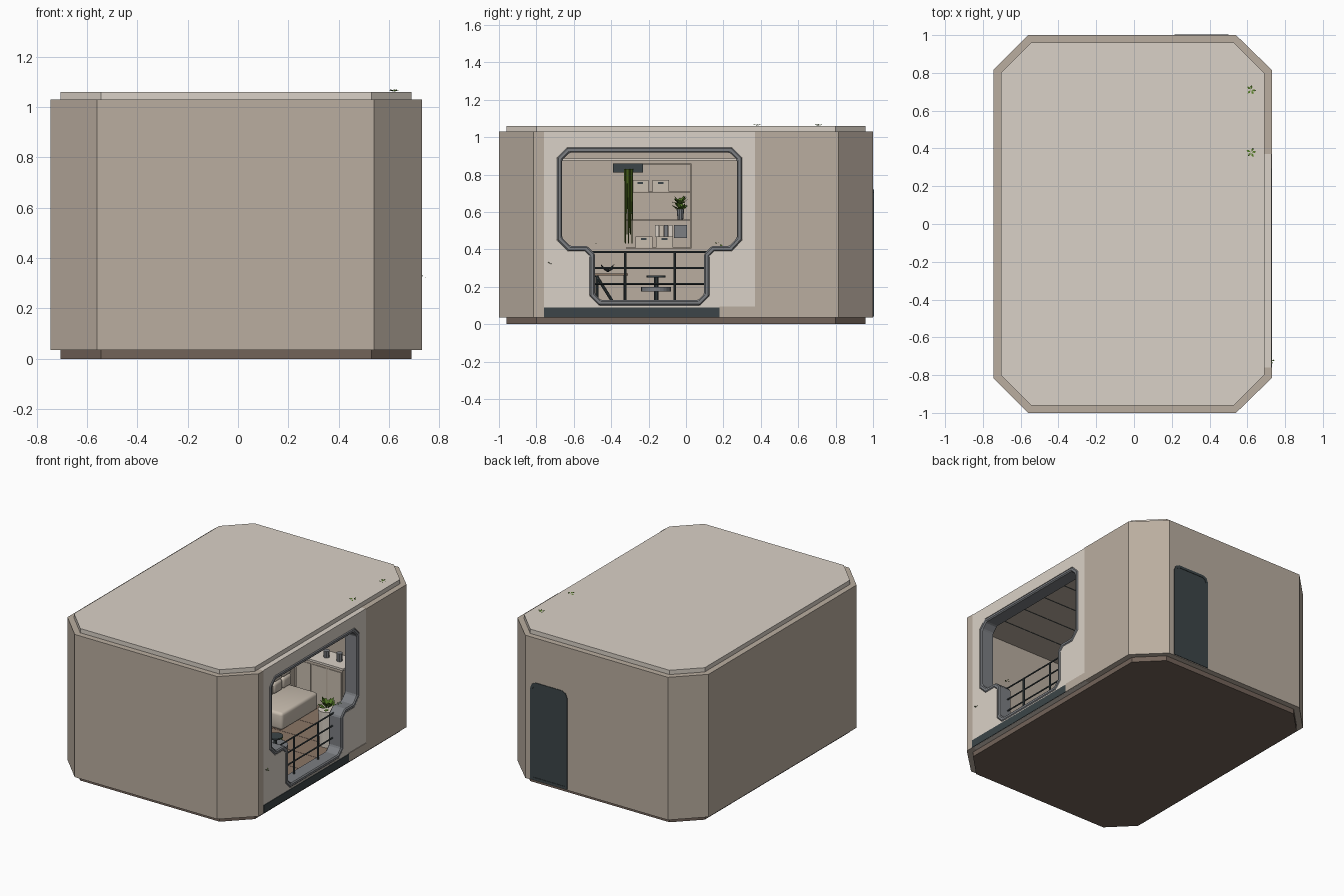
import bpy, bmesh, math, random
from mathutils import Vector

random.seed(4)
if "Cube" in bpy.data.objects:
    bpy.data.objects.remove(bpy.data.objects["Cube"])


def material(name, r, g, b):
    m = bpy.data.materials.new(name)
    m.use_nodes = True
    m.diffuse_color = (r, g, b, 1)
    m.node_tree.nodes["Principled BSDF"].inputs["Base Color"].default_value = (r, g, b, 1)
    return m


TAN = material("tan wall", 0.49, 0.42, 0.35)
PALE = material("pale panel", 0.70, 0.64, 0.57)
BROWN = material("dark brown base", 0.17, 0.125, 0.10)
GREY = material("frame grey", 0.20, 0.21, 0.225)
SLATE = material("dark slate", 0.045, 0.06, 0.065)
WOOD = material("wood floor", 0.26, 0.18, 0.13)
CREAM = material("cream fabric", 0.58, 0.51, 0.43)
LEAF = material("leaf green", 0.09, 0.20, 0.02)
VINE = material("vine green", 0.055, 0.10, 0.01)


def finish(name, bm, mat, bevel=0, smooth=False):
    bmesh.ops.recalc_face_normals(bm, faces=bm.faces)
    mesh = bpy.data.meshes.new(name)
    bm.to_mesh(mesh)
    bm.free()
    ob = bpy.data.objects.new(name, mesh)
    bpy.context.collection.objects.link(ob)
    mesh.materials.append(mat)
    if bevel:
        mod = ob.modifiers.new("bevel", "BEVEL")
        mod.width, mod.segments = bevel, 3 if smooth else 1
    if smooth:
        mesh.shade_smooth()
    return ob


def prism(name, pts, axis, lo, hi, mat, bevel=0):
    """Extrude a 2D outline along an axis."""
    place = {"x": lambda a, b, h: (h, a, b), "y": lambda a, b, h: (a, h, b),
             "z": lambda a, b, h: (a, b, h)}[axis]
    bm = bmesh.new()
    low = [bm.verts.new(place(a, b, lo)) for a, b in pts]
    high = [bm.verts.new(place(a, b, hi)) for a, b in pts]
    bm.faces.new(low)
    bm.faces.new(high)
    for i in range(len(pts)):
        j = (i + 1) % len(pts)
        bm.faces.new((low[i], low[j], high[j], high[i]))
    return finish(name, bm, mat, bevel)


def box(name, x, y, z, mat, bevel=0, smooth=False):
    bm = bmesh.new()
    bmesh.ops.create_cube(bm, size=1)
    for v in bm.verts:
        v.co = [lo + (c + 0.5) * (hi - lo) for c, (lo, hi) in zip(v.co, (x, y, z))]
    return finish(name, bm, mat, bevel, smooth)


def rod(name, a, b, r, mat, r2=None, sides=10):
    a, b = Vector(a), Vector(b)
    bm = bmesh.new()
    bmesh.ops.create_cone(bm, cap_ends=True, segments=sides, radius1=r,
                          radius2=r if r2 is None else r2, depth=(b - a).length)
    turn = (b - a).to_track_quat("Z", "Y")
    for v in bm.verts:
        v.co = (a + b) / 2 + turn @ v.co
    return finish(name, bm, mat)


def cut(ob, cutter):
    mod = ob.modifiers.new("cut", "BOOLEAN")
    mod.object, mod.operation, mod.solver = cutter, "DIFFERENCE", "EXACT"
    bpy.context.view_layer.update()
    graph = bpy.context.evaluated_depsgraph_get()
    mesh = bpy.data.meshes.new_from_object(ob.evaluated_get(graph))
    ob.modifiers.clear()
    ob.data = mesh
    bpy.data.objects.remove(cutter)


def inset(pts, w):
    """Move a clockwise outline inward with mitred corners."""
    out = []
    for i, p in enumerate(pts):
        p, a, b = Vector(p), Vector(pts[i - 1]), Vector(pts[(i + 1) % len(pts)])
        d1, d2 = (p - a).normalized(), (b - p).normalized()
        n1, n2 = Vector((d1.y, -d1.x)), Vector((d2.y, -d2.x))
        out.append(tuple(p + w * (n1 + n2) / (1 + n1.dot(n2))))
    return out


def foliage(name, centre, count, size, lift=0.5, mat=LEAF):
    """A clump of diamond leaves fanning out from one point."""
    bm = bmesh.new()
    c = Vector(centre)
    for i in range(count):
        a = math.tau * i / count + random.uniform(-0.3, 0.3)
        d = Vector((math.cos(a), math.sin(a), random.uniform(0.2, 2) * lift)).normalized() * size
        side = Vector((-math.sin(a), math.cos(a), 0)) * size * 0.22
        bm.faces.new([bm.verts.new(c + p) for p in (d * 0.1, d * 0.6 + side, d, d * 0.6 - side)])
    return finish(name, bm, mat)


# Shell: octagonal base, wall block and roof slab
OUTER = [(-0.745, -0.815), (-0.56, -1), (0.54, -1), (0.73, -0.815),
         (0.73, 0.815), (0.54, 1), (-0.56, 1), (-0.745, 0.815)]
INNER = [(-0.705, -0.80), (-0.545, -0.96), (0.53, -0.96), (0.69, -0.80),
         (0.69, 0.80), (0.53, 0.96), (-0.545, 0.96), (-0.705, 0.80)]
prism("base", INNER, "z", 0, 0.04, BROWN)
shell = prism("wall_shell", OUTER, "z", 0.035, 1.03, TAN)
prism("roof", INNER, "z", 1.025, 1.06, PALE)

# Stepped window outline, wide above and narrow below
WINDOW = [(-0.69, 0.89), (-0.635, 0.945), (0.245, 0.945), (0.30, 0.89), (0.30, 0.45),
          (0.245, 0.39), (0.15, 0.39), (0.125, 0.365), (0.125, 0.15), (0.075, 0.10),
          (-0.465, 0.10), (-0.515, 0.15), (-0.515, 0.365), (-0.54, 0.39),
          (-0.63, 0.39), (-0.69, 0.45)]
cut(shell, box("room_cutter", (-0.12, 0.64), (-0.8, 0.8), (0.09, 0.96), TAN))
cut(shell, box("notch_cutter", (0.69, 0.8), (-0.76, 0.37), (0.02, 1.1), TAN))
cut(shell, prism("window_cutter", WINDOW, "x", 0.6, 0.8, TAN))

panel = box("window_panel", (0.69, 0.727), (-0.76, 0.37), (0.035, 1.03), PALE)
cut(panel, prism("window_cutter", WINDOW, "x", 0.6, 0.8, PALE))
frame = prism("window_frame", WINDOW, "x", 0.63, 0.731, GREY)
cut(frame, prism("frame_cutter", inset(WINDOW, 0.028), "x", 0.6, 0.8, GREY))
mod = frame.modifiers.new("bevel", "BEVEL")
mod.width, mod.segments = 0.007, 1

# Trim strips under the window
box("sill_strip_front", (0.725, 0.731), (-0.76, -0.57), (0.036, 0.09), SLATE)
box("sill_strip_middle", (0.725, 0.731), (-0.569, 0.18), (0.036, 0.09), SLATE)
box("sill_strip_back", (0.725, 0.731), (0.18, 0.37), (0.036, 0.095), TAN)

# Back door with a thin raised border
DOOR = [(0.215, 0.04), (0.215, 0.675), (0.227, 0.705), (0.255, 0.72),
        (0.46, 0.72), (0.488, 0.705), (0.50, 0.675), (0.50, 0.04)]
prism("door", DOOR, "y", 0.995, 1.001, SLATE)
border = prism("door_border", DOOR, "y", 0.998, 1.004, SLATE)
cut(border, prism("door_cutter", inset(DOOR, 0.018), "y", 0.9, 1.1, SLATE))

# Room: floor, planks, ceiling light and ceiling trim
box("floor", (-0.12, 0.64), (-0.8, 0.8), (0.088, 0.1), WOOD)
for i in range(1, 8):
    y = -0.8 + 0.2 * i
    box("floor_seam", (-0.12, 0.64), (y, y + 0.004), (0.1, 0.101), BROWN)
    box("ceiling_seam", (-0.12, 0.64), (y, y + 0.004), (0.958, 0.96), SLATE)
box("ceiling_light", (0.2, 0.32), (-0.2, 0.0), (0.953, 0.96), GREY)
box("ceiling_trim", (-0.12, -0.11), (-0.8, 0.8), (0.875, 0.885), PALE)

# Railing inside the window
for z in (0.385, 0.30, 0.215):
    rod("rail", (0.66, -0.5, z), (0.66, 0.11, z), 0.005, SLATE)
for y in (-0.325, -0.06):
    rod("rail_post", (0.66, y, 0.12), (0.66, y, 0.385), 0.007, SLATE)

# Shelving with boxes, books and a screen
for z in (0.41, 0.56, 0.71, 0.86):
    box("shelf", (-0.12, -0.03), (-0.32, 0.03), (z - 0.006, z), TAN)
box("shelf_side", (-0.12, -0.03), (0.025, 0.03), (0.41, 0.86), TAN)
for y, z in ((-0.29, 0.71), (-0.18, 0.71), (-0.27, 0.41), (-0.16, 0.41)):
    box("storage_box", (-0.1, -0.03), (y, y + 0.09), (z, z + 0.06), CREAM)
    box("box_handle", (-0.03, -0.027), (y + 0.03, y + 0.06), (z + 0.04, z + 0.05), SLATE)
for i in range(4):
    box("book", (-0.1, -0.05), (-0.165 + i * 0.024, -0.145 + i * 0.024), (0.47, 0.53),
        (PALE, CREAM, GREY)[i % 3])
box("screen", (-0.1, -0.06), (-0.065, 0.005), (0.46, 0.53), GREY)
rod("shelf_pot", (-0.07, -0.03, 0.56), (-0.07, -0.03, 0.615), 0.015, GREY, 0.02)
for z in (0.61, 0.64):
    foliage("shelf_plant", (-0.07, -0.03, z), 14, 0.055, 0.9)

# Hanging planter with trailing vines
box("planter", (-0.12, -0.02), (-0.39, -0.23), (0.81, 0.86), SLATE)
for i in range(5):
    y = -0.325 + i * 0.009
    rod("vine", (-0.015, y, 0.83), (-0.015, y, 0.43 + 0.05 * (i % 2)), 0.007, VINE, 0.003, 5)

# Sofa with a tufted back
box("sofa_seat", (-0.1, 0.2), (0.2, 0.6), (0.1, 0.22), CREAM, 0.02, True)
for i in range(4):
    for z in (0.22, 0.30):
        box("sofa_back_cushion", (-0.11, 0.0), (0.2 + i * 0.1, 0.3 + i * 0.1),
            (z, z + 0.08), CREAM, 0.02, True)

# Kitchen cabinet and jars
box("cabinet", (0.0, 0.36), (0.64, 0.8), (0.1, 0.40), TAN)
box("counter", (-0.01, 0.37), (0.63, 0.8), (0.40, 0.415), PALE)
for i in range(3):
    box("cabinet_door", (0.01 + i * 0.117, 0.115 + i * 0.117), (0.636, 0.64), (0.12, 0.38), CREAM)
    rod("jar", (0.08 + i * 0.1, 0.72, 0.415), (0.08 + i * 0.1, 0.72, 0.45 + 0.01 * i), 0.02, GREY)

# Pedestal table and stool ring
rod("table_foot", (0.4, -0.16, 0.1), (0.4, -0.16, 0.115), 0.05, SLATE, sides=20)
rod("table_stem", (0.4, -0.16, 0.1), (0.4, -0.16, 0.25), 0.012, SLATE)
rod("table_seat", (0.4, -0.16, 0.175), (0.4, -0.16, 0.2), 0.08, GREY, sides=24)
rod("table_top", (0.4, -0.16, 0.25), (0.4, -0.16, 0.26), 0.05, SLATE, sides=24)

# Folding stand with a potted succulent
box("stand_top", (0.35, 0.5), (-0.49, -0.31), (0.26, 0.272), WOOD)
for x in (0.36, 0.49):
    rod("stand_brace", (x, -0.48, 0.26), (x, -0.38, 0.1), 0.008, SLATE)
    rod("stand_leg", (x, -0.325, 0.26), (x, -0.325, 0.1), 0.008, SLATE)
    rod("stand_leg", (x, -0.475, 0.26), (x, -0.475, 0.1), 0.008, SLATE)
foliage("succulent", (0.42, -0.42, 0.275), 9, 0.06, 0.9, SLATE)

# Floor plant beside the window
rod("floor_pot", (0.55, 0.2, 0.1), (0.55, 0.2, 0.35), 0.05, PALE, 0.06, 16)
for z in (0.35, 0.37):
    foliage("floor_plant", (0.55, 0.2, z), 12, 0.07, 0.8)

# Small sprigs on the sill, wall and roof
for y in (-0.64, -0.48, 0.16):
    foliage("sill_sprig", (0.67, y, 0.43), 4, 0.02, 0.3)
for y in (0.71, 0.38):
    foliage("roof_sprig", (0.62, y, 1.061), 5, 0.028, 0.2)
foliage("wall_sprig", (0.726, -0.725, 0.32), 5, 0.02, 0.5)
